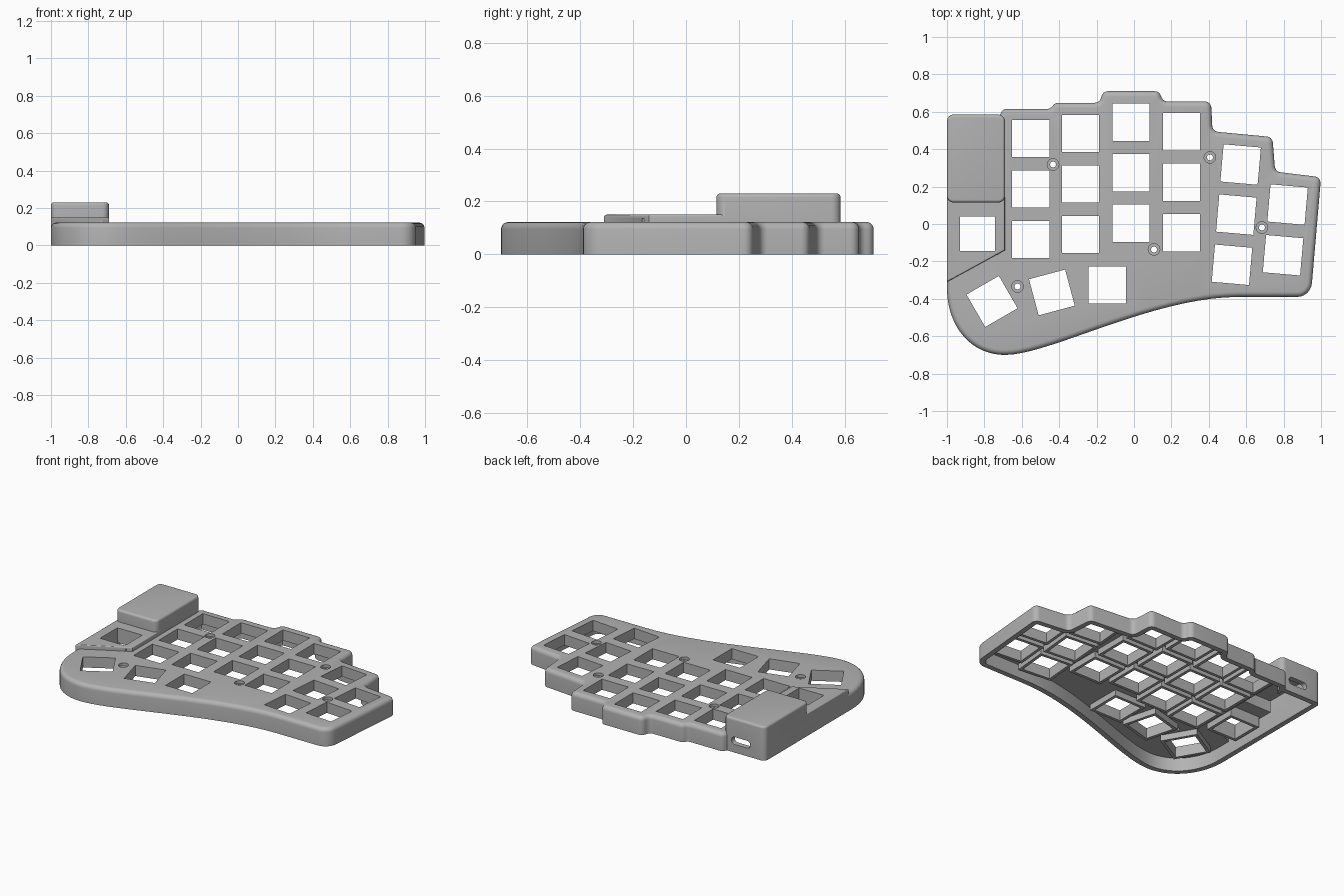
import bpy, bmesh, math
from mathutils import Vector, Matrix
from mathutils.geometry import interpolate_bezier

if "Cube" in bpy.data.objects:
    bpy.data.objects.remove(bpy.data.objects["Cube"])

grey = bpy.data.materials.new("case_grey")
grey.use_nodes = True
grey.diffuse_color = (0.45, 0.45, 0.45, 1)
grey.node_tree.nodes["Principled BSDF"].inputs["Base Color"].default_value = (0.45, 0.45, 0.45, 1)


def ring(corners, d=0.0, steps=6):
    """Clockwise outline of (x, y, radius), moved inward by d, corners rounded."""
    pts = [Vector(c[:2]) for c in corners]
    out = []
    for i, p in enumerate(pts):
        u = (p - pts[i - 1]).normalized()
        v = (pts[(i + 1) % len(pts)] - p).normalized()
        nu, nv = Vector((u.y, -u.x)), Vector((v.y, -v.x))
        q = p + (nu + nv) * d / (1 + nu.dot(nv))
        r = corners[i][2]
        if not r:
            out.append(q)
            continue
        turn = math.atan2(u.x * v.y - u.y * v.x, u.dot(v))
        side = 1 if turn < 0 else -1          # 1 = convex corner
        r = max(r - side * d, 0.004)
        start = q - u * r * math.tan(abs(turn) / 2)
        centre = start + nu * side * r
        for k in range(steps + 1):
            out.append(centre + Matrix.Rotation(turn * k / steps, 2) @ (start - centre))
    return out


def loft(bm, corners, levels, matrix=Matrix()):
    """Closed solid through (inset, height) levels."""
    rows = [[bm.verts.new(matrix @ Vector((p.x, p.y, z))) for p in ring(corners, d)]
            for d, z in levels]
    n = len(rows[0])
    for a, b in zip(rows, rows[1:]):
        for i in range(n):
            j = (i + 1) % n
            bm.faces.new((a[i], b[i], b[j], a[j]))
    bm.faces.new(rows[0])
    bm.faces.new(rows[-1][::-1])


def solid(name, parts):
    bm = bmesh.new()
    for part in parts:
        loft(bm, *part)
    bmesh.ops.recalc_face_normals(bm, faces=bm.faces)
    mesh = bpy.data.meshes.new(name)
    bm.to_mesh(mesh)
    bm.free()
    mesh.materials.append(grey)
    obj = bpy.data.objects.new(name, mesh)
    bpy.context.collection.objects.link(obj)
    return obj


def rounded(top, r, steps=5):
    """Levels of a block standing on the ground with a rounded top edge."""
    arcs = [math.pi / 2 * k / steps for k in range(steps + 1)]
    return [(0, 0)] + [(r * (1 - math.cos(a)), top - r + r * math.sin(a)) for a in arcs]


def combine(target, operation, tool):
    mod = target.modifiers.new(operation, "BOOLEAN")
    mod.operation, mod.solver, mod.object = operation, "EXACT", tool
    bpy.ops.object.select_all(action="DESELECT")
    target.select_set(True)
    bpy.context.view_layer.objects.active = target
    bpy.ops.object.modifier_apply(modifier=mod.name)
    bpy.data.objects.remove(tool)


def curve(*pts):
    return [(p.x, p.y, 0) for p in interpolate_bezier(*[Vector((*p, 0)) for p in pts], 20)]


def square(size, r=0, height=None):
    x, y = size / 2, (height or size) / 2
    return [(-x, y, r), (x, y, r), (x, -y, r), (-x, -y, r)]


# Outlines: stepped back edge, curved front edge, controller bay on the right
R = 0.035
steps_back = [(-0.45, 0.615), (-0.42, 0.648), (-0.185, 0.648), (-0.165, 0.71), (0.135, 0.71),
              (0.155, 0.655), (0.412, 0.655), (0.42, 0.495), (0.74, 0.465), (0.755, 0.28), (1, 0.25)]
outline = [(-1, 0.55, 0), (-0.735, 0.55, 0), (-0.7, 0.615, 0.03)]
outline += [(x, y, R) for x, y in steps_back] + [(0.945, -0.39, 0.08)]
outline += curve((0.56, -0.39), (0.1, -0.39), (-0.45, -0.7), (-0.69, -0.7))
outline += curve((-0.69, -0.7), (-0.87, -0.7), (-1, -0.55), (-1, -0.34))[1:]
ledge = [(-1, 0.4, 0), (-0.69, 0.4, 0), (-0.69, -0.14, 0), (-1, -0.31, 0)]
bay = [(-1, 0.585, R), (-0.69, 0.585, R), (-0.69, 0.115, R), (-1, 0.115, R)]

# Outer shell
case = solid("keyboard_case", [(outline, rounded(0.122, 0.028))])
combine(case, "UNION", solid("ledge", [(ledge, rounded(0.15, 0.008))]))
combine(case, "UNION", solid("controller_bay", [(bay, rounded(0.23, 0.015))]))

# Hollow underside
for shape, top in ((outline, 0.09), (ledge, 0.122), (bay, 0.2)):
    combine(case, "DIFFERENCE", solid("hollow", [(shape, [(0.035, -0.05), (0.035, top)])]))

# Switch positions: x, y, rotation in degrees
keys = [(x, y - 0.27 * row, 0)
        for x, y in ((-0.553, 0.457), (-0.286, 0.484), (-0.016, 0.545), (0.254, 0.493))
        for row in range(3)]
keys += [(0.57 - 0.023 * row, 0.318 - 0.268 * row, -5) for row in range(3)]
keys += [(0.821 - 0.024 * row, 0.104 - 0.271 * row, -5) for row in range(2)]
keys += [(-0.759, -0.414, 30), (-0.439, -0.366, 15), (-0.144, -0.326, 0)]


def place(x, y, angle=0):
    return Matrix.Translation((x, y, 0)) @ Matrix.Rotation(math.radians(angle), 4, "Z")


# Sleeves under the switch plate, then the square openings through them
spots = [(place(*k), 0.2, 0.105) for k in keys] + [(place(-0.837, -0.053), 0.185, 0.136)]
combine(case, "UNION", solid("switch_sleeves", [
    (square(size + 0.04), [(0, 0.05), (0, top)], m) for m, size, top in spots]))
combine(case, "DIFFERENCE", solid("switch_openings", [
    (square(size), [(0, -0.05), (0, 0.3)], m) for m, size, top in spots]))

# Counterbored screw holes
circle = [(0.031 * math.cos(-a * math.pi / 12), 0.031 * math.sin(-a * math.pi / 12), 0)
          for a in range(24)]
screws = [(-0.433, 0.318), (0.406, 0.356), (0.107, -0.136), (0.684, -0.019), (-0.623, -0.334)]
combine(case, "DIFFERENCE", solid("screw_holes", [
    (circle, [(0.015, -0.05), (0.015, 0.103), (0, 0.103), (0, 0.2)], place(*s)) for s in screws]))

# Cable port in the back wall of the controller bay
port = Matrix.Translation((-0.82, 0.65, 0.08)) @ Matrix.Rotation(math.pi / 2, 4, "X")
combine(case, "DIFFERENCE", solid("cable_port", [
    (square(0.14, 0.024, 0.05), [(0, 0), (0, 0.13)], port)]))

bpy.ops.object.select_all(action="DESELECT")
case.select_set(True)
bpy.context.view_layer.objects.active = case
bpy.ops.object.shade_smooth_by_angle(angle=math.radians(30))
